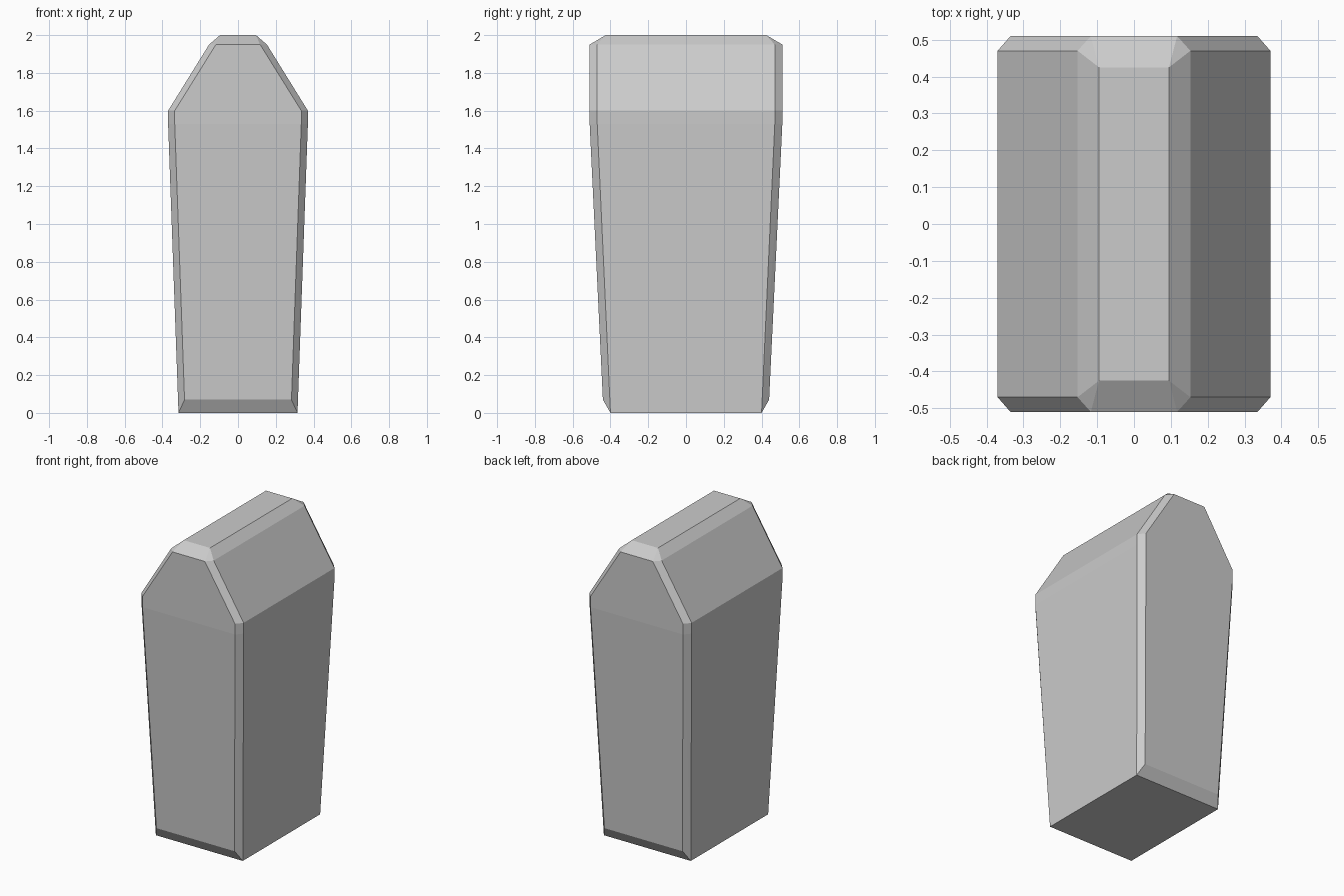
import bpy, bmesh, math

if "Cube" in bpy.data.objects:
    bpy.data.objects.remove(bpy.data.objects["Cube"])

# Quarter-profile corners (x, y, z), mirrored to all four corners
corners = [
    (0.315, 0.40, 0.00), (0.283, 0.44, 0.07),    # foot: side edge, front edge
    (0.37, 0.47, 1.53), (0.335, 0.51, 1.53),     # end of the flare
    (0.37, 0.47, 1.60), (0.335, 0.51, 1.60),     # shoulder
    (0.153, 0.47, 1.95), (0.117, 0.51, 1.95),    # top of the slopes
    (0.095, 0.425, 2.00),                        # flat ridge
]

# Chamfered convex block
bm = bmesh.new()
for x, y, z in corners:
    for sx in (-1, 1):
        for sy in (-1, 1):
            bm.verts.new((sx * x, sy * y, z))
bmesh.ops.convex_hull(bm, input=bm.verts[:])

# Merge coplanar hull triangles into clean flat faces
bmesh.ops.dissolve_limit(bm, angle_limit=math.radians(1.0),
                         verts=bm.verts[:], edges=bm.edges[:])
bmesh.ops.recalc_face_normals(bm, faces=bm.faces[:])

mesh = bpy.data.meshes.new("tapered_block")
bm.to_mesh(mesh)
bm.free()
block = bpy.data.objects.new("tapered_block", mesh)
bpy.context.collection.objects.link(block)
